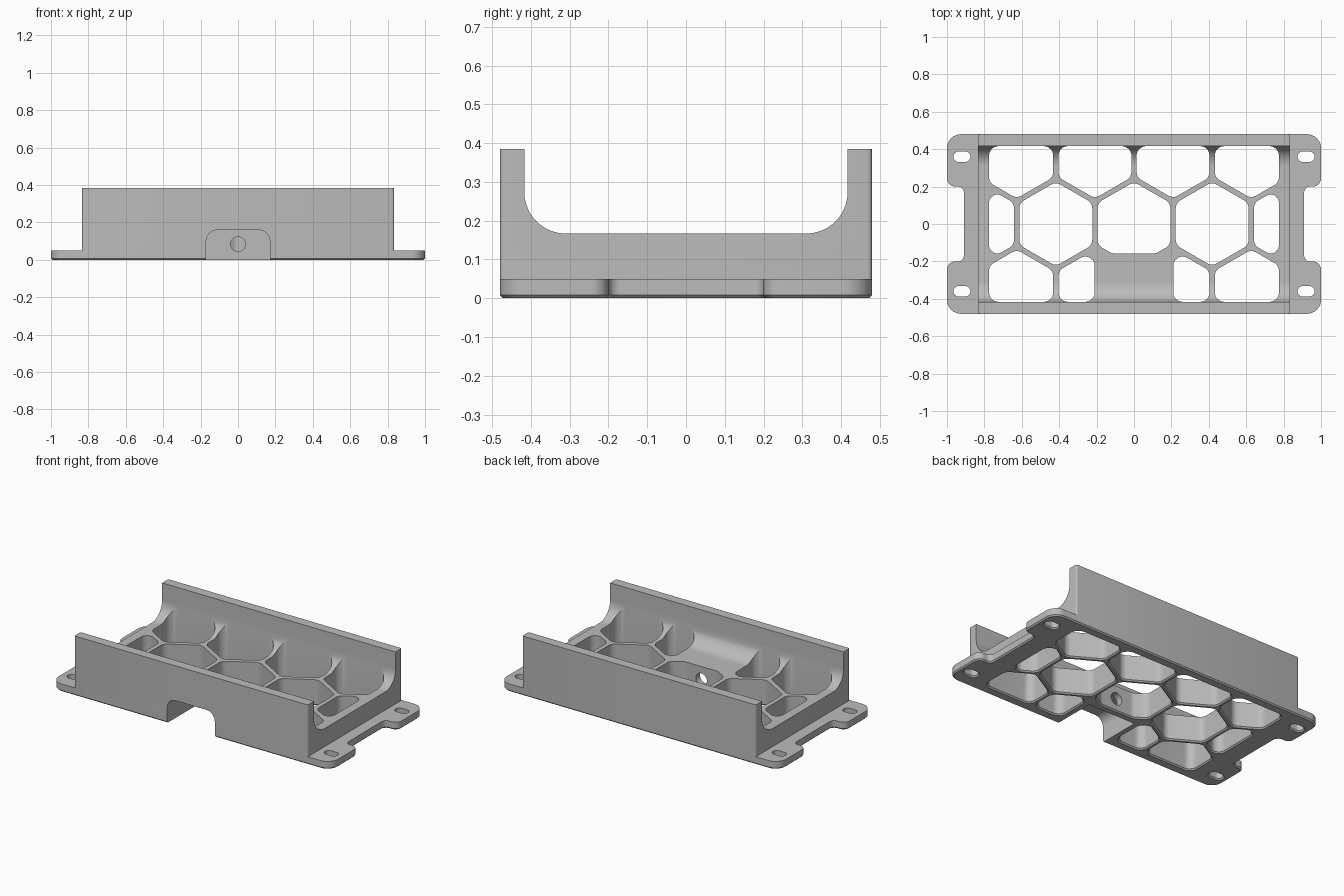
import bpy, bmesh, math
from mathutils import Vector

if "Cube" in bpy.data.objects:
    bpy.data.objects.remove(bpy.data.objects["Cube"])

grey = bpy.data.materials.new("plain_grey")
grey.use_nodes = True
colour = (0.5, 0.5, 0.5, 1)
grey.diffuse_color = colour
for node in grey.node_tree.nodes:
    if node.type == "BSDF_PRINCIPLED":
        node.inputs["Base Color"].default_value = colour


def rounded(corners, steps=8):
    """Replace each corner (x, y, radius) with an arc."""
    out = []
    for i, (x, y, r) in enumerate(corners):
        c = Vector((x, y))
        if r == 0:
            out.append(c)
            continue
        u = Vector(corners[i - 1][:2]) - c
        v = Vector(corners[(i + 1) % len(corners)][:2]) - c
        half = u.angle(v) / 2
        t = min(r / math.tan(half), 0.49 * min(u.length, v.length))
        r = t * math.tan(half)
        u.normalize()
        v.normalize()
        mid = c + (u + v).normalized() * r / math.sin(half)
        a, b = c + u * t - mid, c + v * t - mid
        out += [mid + a.lerp(b, k / steps).normalized() * r for k in range(steps + 1)]
    return out


def offset(points, d):
    """Grow a counter-clockwise outline by d."""
    out = []
    for i, p in enumerate(points):
        e = (p - points[i - 1]).normalized()
        f = (points[(i + 1) % len(points)] - p).normalized()
        n = Vector((e.y + f.y, -e.x - f.x))
        out.append(p + n * (2 * d / n.length_squared))
    return out


def add_prism(bm, points, levels, order=(0, 1, 2)):
    """Stack offset outlines at (height, growth) levels; order swaps the axes."""
    rings = []
    for h, d in levels:
        ring = []
        for p in offset(points, d) if d else points:
            q = (p.x, p.y, h)
            ring.append(bm.verts.new([q[k] for k in order]))
        rings.append(ring)
    n = len(points)
    for lo, hi in zip(rings, rings[1:]):
        for i in range(n):
            j = (i + 1) % n
            bm.faces.new((lo[i], lo[j], hi[j], hi[i]))
    bm.faces.new(rings[0][::-1])
    bm.faces.new(rings[-1])


def finish(bm, name):
    bmesh.ops.recalc_face_normals(bm, faces=bm.faces[:])
    mesh = bpy.data.meshes.new(name)
    bm.to_mesh(mesh)
    bm.free()
    mesh.materials.append(grey)
    obj = bpy.data.objects.new(name, mesh)
    bpy.context.collection.objects.link(obj)
    return obj


def combine(target, tool, operation):
    tool.hide_render = True
    mod = target.modifiers.new(tool.name, "BOOLEAN")
    mod.operation, mod.object, mod.solver = operation, tool, "EXACT"
    bpy.context.view_layer.objects.active = target
    bpy.ops.object.modifier_apply(modifier=mod.name)
    bpy.data.objects.remove(tool)


def clip(poly, axis, limit, sign):
    """Keep the part of a polygon where sign * coordinate <= sign * limit."""
    out = []
    for i, b in enumerate(poly):
        a = poly[i - 1]
        da, db = sign * (a[axis] - limit), sign * (b[axis] - limit)
        if da * db < 0:
            out.append(a.lerp(b, da / (da - db)))
        if db <= 0:
            out.append(b)
    return out


# base plate with four ears and a chamfered underside
side = [(1, -0.48, 0.075), (1, -0.2, 0.06), (0.91, -0.2, 0.03),
        (0.91, 0.2, 0.03), (1, 0.2, 0.06), (1, 0.48, 0.075)]
outline = rounded(side + [(-x, -y, r) for x, y, r in side])
bm = bmesh.new()
add_prism(bm, outline, [(0, -0.008), (0.008, 0), (0.05, 0)])
cradle = finish(bm, "mounting_cradle")

# U-shaped body
W, WALL, FLOOR, TOP = 0.48, 0.417, 0.167, 0.385
profile = [(-W, 0.02, 0), (W, 0.02, 0), (W, TOP, 0), (WALL, TOP, 0),
           (WALL, FLOOR, 0.172), (-WALL, FLOOR, 0.172), (-WALL, TOP, 0), (-W, TOP, 0)]
bm = bmesh.new()
add_prism(bm, rounded(profile, 16), [(-0.835, 0), (0.835, 0)], (2, 0, 1))
uprights = [e for e in bm.edges if all(abs(v.co.y) > 0.479 for v in e.verts)
            and abs(e.verts[0].co.z - e.verts[1].co.z) > 0.3]
bmesh.ops.bevel(bm, geom=uprights, offset=0.012, segments=4, profile=0.5, affect="EDGES")
combine(cradle, finish(bm, "body"), "UNION")

# honeycomb openings and ear slots, flared at the underside
PITCH, RADIUS = 0.418, 0.225
flare = [(-0.004, 0.012), (0.008, 0), (0.6, 0)]
bm = bmesh.new()
for row in (-1, 0, 1):
    for col in range(-2, 3) if row == 0 else (-1.5, -0.5, 0.5, 1.5):
        cx, cy = col * PITCH, row * PITCH * math.sqrt(0.75)
        cell = [Vector((cx + RADIUS * math.sin(-k * math.pi / 3),
                        cy + RADIUS * math.cos(k * math.pi / 3))) for k in range(6)]
        for axis, limit in ((0, 0.775), (1, 0.416)):
            cell = clip(clip(cell, axis, limit, 1), axis, -limit, -1)
        if col == 0:
            cell = clip(cell, 1, -0.157, -1)
        if row == -1 and abs(col) < 1:
            s = 1 if col > 0 else -1
            cell = clip(cell, 0, s * 0.21, -s)
        add_prism(bm, rounded([(p.x, p.y, 0.05) for p in cell]), flare)
for sx in (-1, 1):
    for sy in (-1, 1):
        slot = [(sx * 0.92 + a * 0.045, sy * 0.36 + b * 0.028, 0.0275)
                for a, b in ((-1, -1), (1, -1), (1, 1), (-1, 1))]
        add_prism(bm, rounded(slot), flare)
combine(cradle, finish(bm, "openings"), "DIFFERENCE")

# connector pocket in the front wall
bm = bmesh.new()
pocket = [(-0.17, -0.1, 0), (0.17, -0.1, 0), (0.17, 0.16, 0.06), (-0.17, 0.16, 0.06)]
add_prism(bm, rounded(pocket), [(-0.6, 0), (-0.2, 0)], (0, 2, 1))
combine(cradle, finish(bm, "connector_pocket"), "DIFFERENCE")

# round cable hole behind the pocket
bm = bmesh.new()
circle = [Vector((0.04 * math.cos(a), 0.083 + 0.04 * math.sin(a)))
          for a in (k * math.tau / 32 for k in range(32))]
add_prism(bm, circle, [(-0.25, 0), (-0.1, 0)], (0, 2, 1))
combine(cradle, finish(bm, "cable_hole"), "DIFFERENCE")

# soft shading on the curves only
bpy.ops.object.select_all(action="DESELECT")
cradle.select_set(True)
bpy.context.view_layer.objects.active = cradle
bpy.ops.object.shade_smooth_by_angle(angle=math.radians(30))
